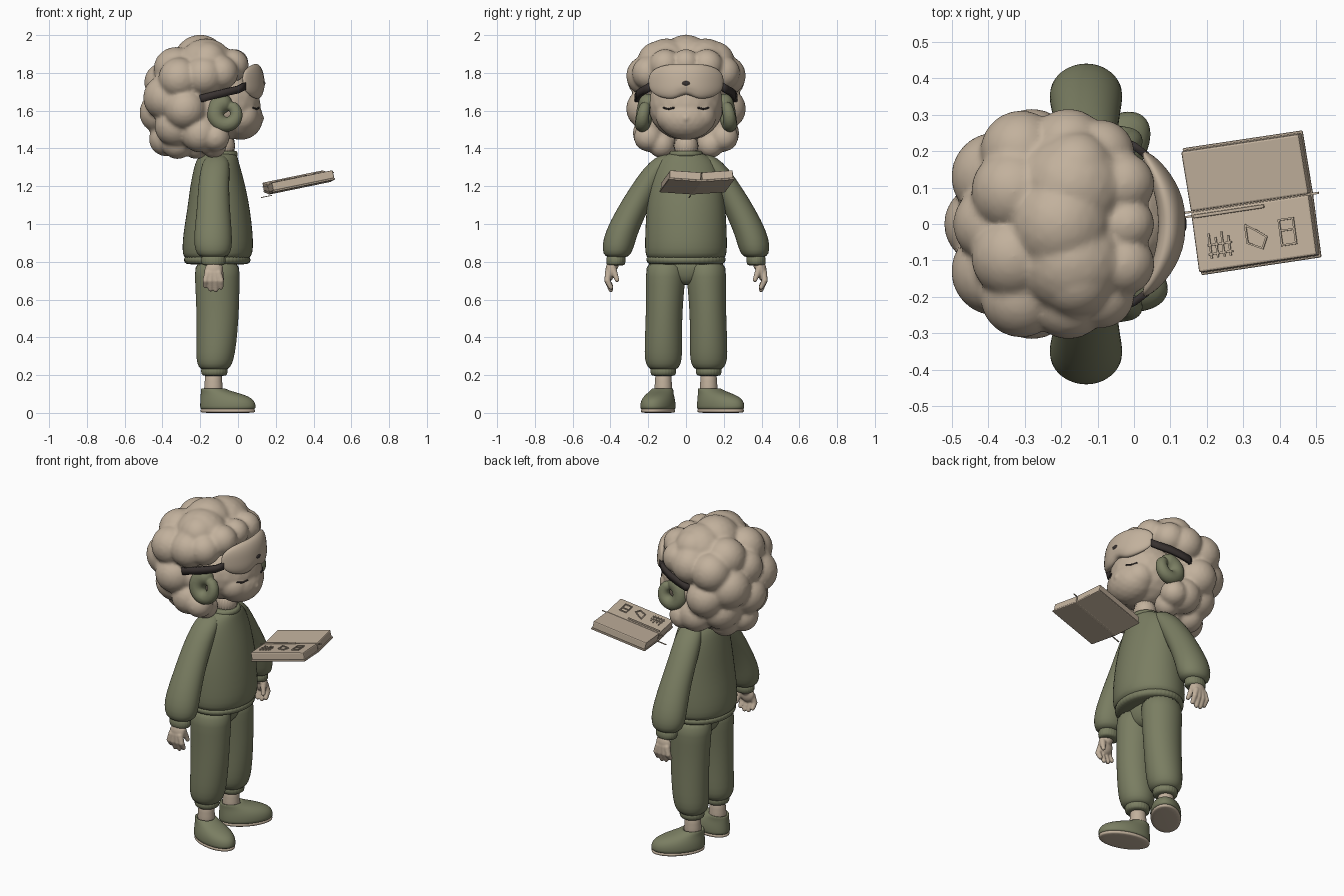
import bpy, bmesh, math
from mathutils import Matrix, Vector

if "Cube" in bpy.data.objects:
    bpy.data.objects.remove(bpy.data.objects["Cube"])


def material(name, rgb):
    m = bpy.data.materials.new(name)
    m.use_nodes = True
    m.diffuse_color = (*rgb, 1)
    m.node_tree.nodes["Principled BSDF"].inputs["Base Color"].default_value = (*rgb, 1)
    return m


BEIGE = material("warm beige", (0.54, 0.44, 0.335))
GREEN = material("olive green", (0.195, 0.208, 0.122))
DARK = material("dark brown", (0.04, 0.032, 0.03))


def link(name, mesh, mat, smooth=True):
    mesh.materials.append(mat)
    for p in mesh.polygons:
        p.use_smooth = smooth
    ob = bpy.data.objects.new(name, mesh)
    bpy.context.collection.objects.link(ob)
    return ob


def finish(name, bm, mat, smooth=True):
    bmesh.ops.recalc_face_normals(bm, faces=bm.faces)
    mesh = bpy.data.meshes.new(name)
    bm.to_mesh(mesh)
    bm.free()
    return link(name, mesh, mat, smooth)


# One unit ball, copied for every blob
ball = bmesh.new()
bmesh.ops.create_icosphere(ball, subdivisions=3, radius=1)
BALL_POINTS = [tuple(v.co) for v in ball.verts]
BALL_FACES = [[v.index for v in f.verts] for f in ball.faces]
ball.free()


def melt(name, blobs, mat, voxel, soften=4):
    """Fuse ellipsoids (centre, radii) into one soft skin."""
    points, faces = [], []
    for (cx, cy, cz), r in blobs:
        rx, ry, rz = r if isinstance(r, tuple) else (r, r, r)
        start = len(points)
        points += [(cx + rx * x, cy + ry * y, cz + rz * z) for x, y, z in BALL_POINTS]
        faces += [[start + i for i in f] for f in BALL_FACES]
    mesh = bpy.data.meshes.new(name)
    mesh.from_pydata(points, [], faces)
    ob = link(name, mesh, mat)
    rm = ob.modifiers.new("fuse", 'REMESH')
    rm.mode, rm.voxel_size, rm.use_smooth_shade = 'VOXEL', voxel, True
    sm = ob.modifiers.new("soften", 'SMOOTH')
    sm.iterations, sm.factor = soften, 0.5


def chain(a, b, ra, rb, n=5):
    a, b = Vector(a), Vector(b)
    return [(a.lerp(b, i / n), ra + (rb - ra) * i / n) for i in range(n + 1)]


def loft(name, rings, mat, n=24, rib=0, matrix=Matrix()):
    """Skin level ellipses (x, y, z, rx, ry) from bottom to top."""
    bm = bmesh.new()
    loops = []
    for x, y, z, rx, ry in rings:
        loop = []
        for i in range(n):
            a, k = math.tau * i / n, 1 + rib * (i % 2)
            loop.append(bm.verts.new(matrix @ Vector((x + rx * k * math.cos(a),
                                                      y + ry * k * math.sin(a), z))))
        loops.append(loop)
    for lo, hi in zip(loops, loops[1:]):
        for i in range(n):
            j = (i + 1) % n
            bm.faces.new((lo[i], lo[j], hi[j], hi[i]))
    bm.faces.new(loops[0])
    bm.faces.new(loops[-1])
    finish(name, bm, mat).modifiers.new("round", 'SUBSURF').levels = 1


def box(name, centre, size, mat, matrix, bevel=0.0):
    bm = bmesh.new()
    bmesh.ops.create_cube(bm, size=1, matrix=matrix @ Matrix.Translation(centre)
                          @ Matrix.Diagonal((*size, 1)))
    ob = finish(name, bm, mat, False)
    if bevel:
        b = ob.modifiers.new("bevel", 'BEVEL')
        b.width, b.segments = bevel, 2


# Head with jaw, cheeks and a small nose
melt("head", [((-.09, 0, 1.63), (.21, .2, .19)), ((.015, 0, 1.56), (.118, .15, .115)),
              ((.02, .07, 1.57), .09), ((.02, -.07, 1.57), .09),
              ((.125, 0, 1.56), .016)], BEIGE, 0.009, 4)
loft("neck", [(-.08, 0, 1.33, .07, .07), (-.08, 0, 1.5, .07, .07)], BEIGE)

# Curly hair: a core with puffs mirrored across the middle
puffs = [(-.2, 0, 1.86, .14), (-.17, .1, 1.83, .15), (-.03, .11, 1.84, .085),
         (-.02, 0, 1.85, .075), (-.09, .195, 1.8, .09), (-.18, .21, 1.785, .105),
         (-.16, .15, 1.86, .105), (-.31, .2, 1.77, .11), (-.33, .09, 1.82, .115),
         (-.39, 0, 1.75, .105), (-.41, 0, 1.59, .11), (-.38, .13, 1.67, .12),
         (-.28, .205, 1.61, .11), (-.17, .16, 1.6, .08), (-.33, .13, 1.52, .11),
         (-.38, 0, 1.45, .09), (-.2, .18, 1.48, .1), (-.12, .2, 1.46, .075),
         (-.32, .08, 1.43, .085), (-.13, .13, 1.42, .07), (-.22, .05, 1.42, .075)]
hair = [((-.2, 0, 1.67), (.2, .21, .25))]
for x, y, z, r in puffs:
    hair += [((x, s * y, z), r * 1.02) for s in ((1, -1) if y else (1,))]
melt("curly_hair", hair, BEIGE, 0.011, 4)

# Padded mask: a squared ellipsoid bent around the brow, notched over the nose
bm = bmesh.new()
bmesh.ops.create_uvsphere(bm, u_segments=48, v_segments=32, radius=1)
for v in bm.verts:
    x, y, z = v.co
    y = math.copysign(abs(y) ** 0.75, y) * .198
    z = math.copysign(abs(z) ** 0.75, z) * .095
    if z < 0:
        z += .028 * math.exp(-(y / .05) ** 2) * min(1, -z / .06)
    v.co = (.105 + .036 * x - 1.9 * y * y - .1 * z, y, 1.753 + z)
finish("mask", bm, BEIGE)
melt("mask_button", [((.138, 0, 1.745), (.007, .022, .013))], DARK, 0.003, 1)

for side, s in (("left", 1), ("right", -1)):
    # Strap running from the mask back over the hair
    bm = bmesh.new()
    rows = [[bm.verts.new((x, s * y, z + d)) for d in (-.02, .02)] for x, y, z in
            [(.035, .188, 1.73), (0, .215, 1.712), (-.06, .24, 1.698),
             (-.12, .254, 1.684), (-.18, .262, 1.668), (-.21, .24, 1.66)]]
    for a, b in zip(rows, rows[1:]):
        bm.faces.new((a[0], b[0], b[1], a[1]))
    sol = finish(side + "_mask_strap", bm, DARK).modifiers.new("thickness", 'SOLIDIFY')
    sol.thickness, sol.offset = .02, 0

    # Closed eye following the face
    lash = []
    for i in range(13):
        y = .065 + .0045 * i
        x = -.089 + .21 * math.sqrt(1 - (y / .2) ** 2)
        lash.append(((x, s * y, 1.612 + .003 * math.cos(i * .5)), .0052))
    melt(side + "_eye", lash, DARK, 0.0025, 1)

    # Curled horn
    horn = []
    for i in range(29):
        t = i / 28
        a = math.radians(110 + 290 * t)
        r = .06 - .008 * t
        horn.append(((-.062 + r * math.cos(a), s * (.2 + .032 * math.sin(math.pi * t * .8)),
                      1.582 + r * math.sin(a)), .052 - .022 * t))
    melt(side + "_horn", horn, GREEN, 0.006, 3)

    # Sleeve and gathered cuff
    loft(side + "_sleeve", [
        (-.13, s * .365, .82, .06, .05), (-.13, s * .365, .84, .09, .075),
        (-.132, s * .358, .89, .102, .086), (-.132, s * .34, .96, .1, .088),
        (-.13, s * .283, 1.08, .088, .084), (-.13, s * .212, 1.2, .082, .08),
        (-.12, s * .147, 1.3, .078, .075), (-.115, s * .11, 1.35, .062, .055),
        (-.115, s * .09, 1.37, .03, .03)], GREEN)
    loft(side + "_cuff", [(-.13, s * .372, .78, .05, .04), (-.13, s * .372, .785, .062, .049),
                          (-.13, s * .37, .825, .064, .052), (-.13, s * .37, .84, .05, .04)],
         GREEN, 48, .05)

    # Hand with four fingers and a thumb
    hand = [((-.13, s * .402, .75), (.048, .025, .05)), ((-.13, s * .385, .79), (.035, .03, .04))]
    for x, tip in ((-.172, .672), (-.145, .655), (-.117, .652), (-.09, .665)):
        hand += chain((x * .7 - .04, s * .412, .74), (x, s * .416, .7), .018, .016)
        hand += chain((x, s * .416, .7), (x, s * .398, tip), .016, .013)
    hand += chain((-.1, s * .39, .77), (-.085, s * .365, .705), .02, .013)
    melt(side + "_hand", hand, BEIGE, 0.005, 3)

    # Trouser leg, gathered at the ankle
    loft(side + "_trouser_leg", [
        (-.125, s * .12, .225, .06, .06), (-.125, s * .12, .24, .085, .085),
        (-.122, s * .12, .28, .1, .1), (-.114, s * .12, .36, .106, .1),
        (-.108, s * .117, .5, .112, .097), (-.108, s * .112, .62, .116, .1),
        (-.11, s * .108, .72, .12, .106), (-.11, s * .104, .82, .12, .106)], GREEN)
    loft(side + "_trouser_cuff", [(-.125, s * .12, .195, .05, .05), (-.125, s * .12, .2, .068, .066),
                                  (-.125, s * .12, .235, .07, .068), (-.125, s * .12, .25, .06, .06)],
         GREEN, 48, .05)

    # Ankle and slip-on shoe, the left one turned further out
    loft(side + "_ankle", [(-.13, s * .12, .08, .05, .048), (-.13, s * .12, .14, .05, .048),
                           (-.13, s * .12, .16, .046, .044), (-.13, s * .12, .23, .046, .044)], BEIGE)
    turn = math.radians(47 if s > 0 else -17)
    place = Matrix.Translation((-.13, s * .125, 0)) @ Matrix.Rotation(turn, 4, 'Z')
    loft(side + "_sole", [(.08, 0, 0, .142, .078), (.08, 0, .003, .15, .084),
                          (.08, 0, .018, .152, .086), (.08, 0, .022, .146, .08)],
         BEIGE, matrix=place)
    loft(side + "_shoe", [(.08, 0, .016, .148, .082), (.08, 0, .022, .153, .087),
                          (.08, 0, .05, .153, .087), (.072, 0, .078, .143, .08),
                          (.045, 0, .1, .115, .068), (.01, 0, .117, .078, .06),
                          (-.002, 0, .13, .066, .056), (-.002, 0, .13, .054, .048),
                          (0, 0, .11, .045, .04)], GREEN, matrix=place)

# Hips, sweater body, ribbed hem and collar
loft("trouser_hips", [(-.11, 0, .675, .05, .03), (-.11, 0, .7, .08, .09),
                      (-.11, 0, .75, .098, .18), (-.11, 0, .84, .1, .19)], GREEN)
loft("sweater_body", [
    (-.11, 0, .81, .15, .19), (-.11, 0, .822, .182, .213), (-.107, 0, .87, .19, .22),
    (-.106, 0, .95, .186, .218), (-.102, 0, 1.08, .167, .212), (-.107, 0, 1.2, .148, .198),
    (-.11, 0, 1.29, .126, .18), (-.11, 0, 1.34, .112, .15),
    (-.1, 0, 1.368, .095, .11), (-.09, 0, 1.378, .07, .07)], GREEN)
loft("sweater_hem", [(-.11, 0, .785, .15, .18), (-.11, 0, .79, .172, .205),
                     (-.11, 0, .825, .178, .21), (-.11, 0, .835, .15, .19)], GREEN, 96, .02)
loft("collar", [(-.092, 0, 1.35, .09, .095), (-.09, 0, 1.372, .09, .09),
                (-.088, 0, 1.388, .08, .08), (-.088, 0, 1.386, .07, .07)], GREEN, 48, .02)

# Open sketchbook: two halves tilted into a shallow valley
book = (Matrix.Translation((.322, .058, 1.217)) @ Matrix.Rotation(math.radians(8.5), 4, 'Z')
        @ Matrix.Rotation(math.radians(-11.5), 4, 'Y'))
halves = {}
for side, s in (("left", 1), ("right", -1)):
    half = halves[side] = book @ Matrix.Rotation(math.radians(4 * s), 4, 'X')
    box(side + "_book_cover", (0, s * .088, -.023), (.34, .174, .01), BEIGE, half, .004)
    box(side + "_book_pages", (0, s * .086, .002), (.334, .168, .044), BEIGE, half, .006)
box("book_spine", (0, 0, -.023), (.34, .02, .01), BEIGE, book, .003)
box("ribbon", (0, 0, .018), (.39, .006, .004), BEIGE, book)
box("ribbon_tail", (-.185, -.012, -.035), (.06, .006, .004), BEIGE, book)
box("pencil", (-.06, -.014, .028), (.2, .01, .01), BEIGE, book, .003)


# Sketches as thin raised strokes on the right page
def stroke(name, a, b):
    a, b = Vector(a), Vector(b)
    mid, d = (a + b) / 2, b - a
    spin = Matrix.Translation((mid.x, mid.y, .026)) @ Matrix.Rotation(math.atan2(d.y, d.x), 4, 'Z')
    box(name, (0, 0, 0), (d.length + .004, .005, .008), BEIGE, halves["right"] @ spin)


def outline(name, points):
    for a, b in zip(points, points[1:] + points[:1]):
        stroke(name, a, b)


for k in range(4):
    stroke("tower_sketch", (-.125 + .018 * k, -.135), (-.125 + .018 * k, -.07 - .012 * (k % 2)))
stroke("tower_sketch_base", (-.13, -.125), (-.065, -.125))
stroke("tower_sketch_beam", (-.13, -.1), (-.065, -.1))
outline("house_sketch", [(-.02, -.06), (-.02, -.11), (.02, -.13), (.035, -.1), (.01, -.08)])
outline("crate_sketch", [(.075, -.06), (.075, -.13), (.115, -.13), (.115, -.06)])
stroke("crate_sketch_lid", (.075, -.09), (.115, -.09))
